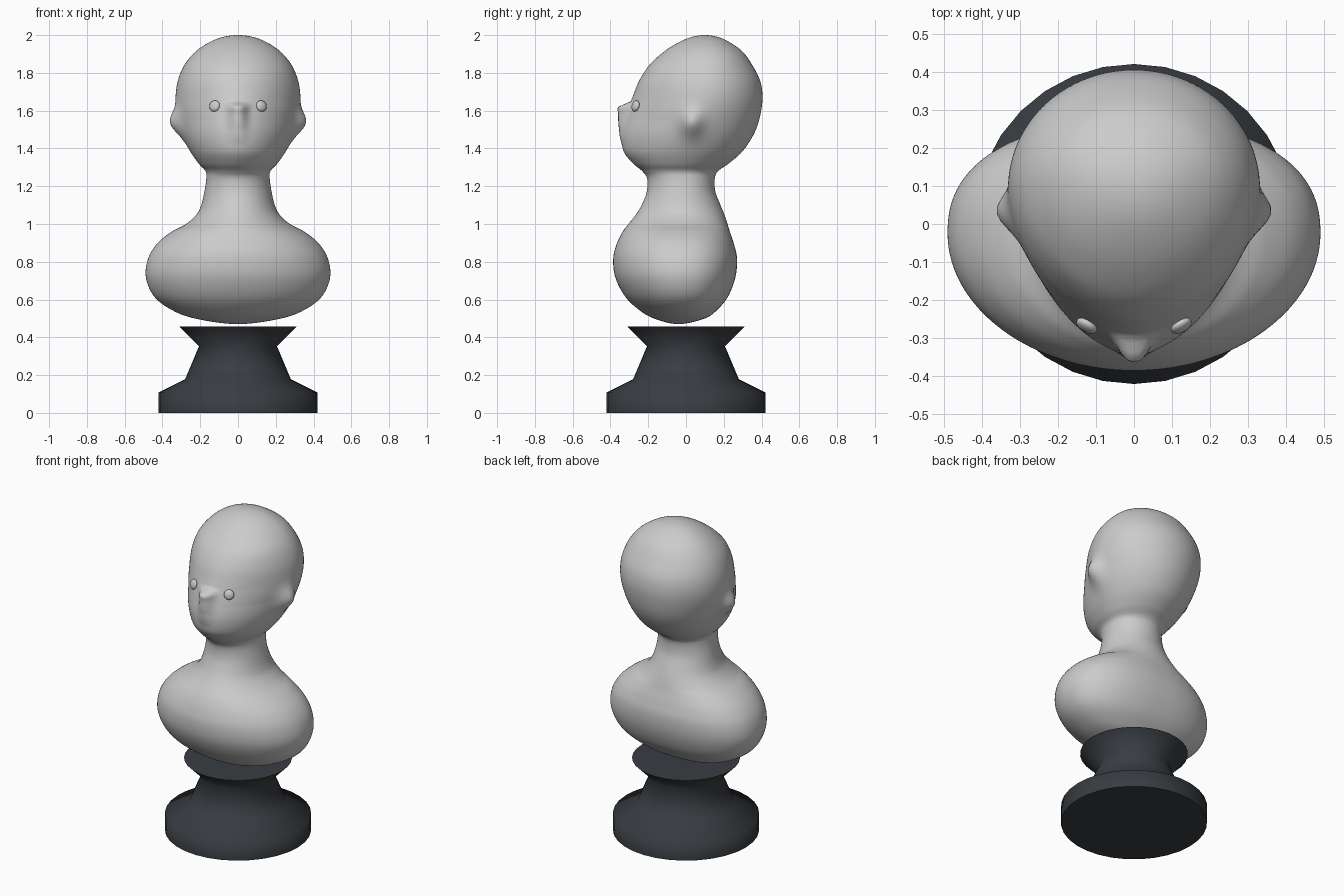
import bpy
import bmesh
from math import sin, cos, pi, exp, radians
from mathutils import Vector

if "Cube" in bpy.data.objects:
    bpy.data.objects.remove(bpy.data.objects["Cube"])

SEG = 128


def add_object(name, bm, smooth=True):
    bmesh.ops.recalc_face_normals(bm, faces=bm.faces)
    me = bpy.data.meshes.new(name)
    bm.to_mesh(me)
    bm.free()
    for p in me.polygons:
        p.use_smooth = smooth
    ob = bpy.data.objects.new(name, me)
    bpy.context.collection.objects.link(ob)
    return ob


def skin(bm, rings):
    n = len(rings[0])
    vr = [[bm.verts.new(c) for c in r] for r in rings]
    for a, b in zip(vr, vr[1:]):
        for i in range(n):
            j = (i + 1) % n
            bm.faces.new((a[i], a[j], b[j], b[i]))
    bm.faces.new(vr[0][::-1])
    bm.faces.new(vr[-1])


def lerp_table(table, x):
    if x <= table[0][0]:
        return table[0][1]
    for (a, fa), (b, fb) in zip(table, table[1:]):
        if x <= b:
            return fa + (fb - fa) * (x - a) / (b - a)
    return table[-1][1]


# Bust outline: height, half width, front y, back y
OUTLINE = [
    (.47, 0, -.04, -.04), (.50, .23, -.17, .10), (.55, .36, -.255, .17),
    (.62, .447, -.325, .225), (.72, .488, -.375, .262), (.82, .475, -.385, .27),
    (.90, .425, -.365, .252), (.96, .35, -.335, .232), (1.0, .275, -.305, .22),
    (1.05, .22, -.265, .203), (1.1, .195, -.235, .183), (1.17, .178, -.208, .156),
    (1.24, .168, -.206, .152), (1.28, .172, -.232, .17), (1.32, .208, -.28, .226),
    (1.38, .25, -.328, .295), (1.45, .285, -.342, .345), (1.52, .308, -.335, .378),
    (1.60, .326, -.31, .398), (1.68, .33, -.28, .405), (1.76, .318, -.247, .392),
    (1.84, .285, -.195, .352), (1.91, .228, -.12, .302), (1.96, .156, -.042, .235),
    (1.99, .08, .03, .17), (2.0, 0, .1, .1)]
FRONT_POWER = [(1.25, 2.0), (1.4, 1.8), (1.55, 1.7), (1.65, 1.75), (1.85, 2.0)]
BACK_POWER = [(.9, 2.35), (1.1, 2.0)]
NOSE = [(1.42, 0), (1.5, .015), (1.58, .042), (1.618, .06), (1.65, 0)]


def smooth_outline(rows, steps=8):
    # mirrored phantom rows keep both ends rounded
    flip = lambda r: Vector((r[0], -r[1], r[3], r[2]))
    pts = [flip(rows[1])] + [Vector(r) for r in rows] + [flip(rows[-2])]
    for i in range(1, len(pts) - 2):
        p0, p1, p2, p3 = pts[i - 1:i + 3]
        for k in range(steps):
            t = k / steps
            yield .5 * (2 * p1 + (p2 - p0) * t + (2 * p0 - 5 * p1 + 4 * p2 - p3) * t * t
                        + (3 * p1 - p0 - 3 * p2 + p3) * t ** 3)


def section(z, w, yf, yb):
    yc = yf + (yb - yf) * .55
    pf, pb = lerp_table(FRONT_POWER, z), lerp_table(BACK_POWER, z)
    ring = []
    for i in range(SEG):
        a = 2 * pi * i / SEG
        c, s = cos(a), sin(a)
        p = pf if s < 0 else pb
        r = (abs(c) ** p + abs(s) ** p) ** (-1 / p)
        x = w * c * r
        y = yc + s * r * ((yc - yf) if s < 0 else (yb - yc))
        # ears and nose grow out of the head surface
        ear = .05 * exp(-((y - .03) / .06) ** 2 - ((z - 1.535) / .07) ** 2)
        if z > 1.3:
            x += ear * (1 if c > 0 else -1) * min(1, abs(c) * 3)
            if s < 0:
                y -= lerp_table(NOSE, z) * exp(-(abs(x) / .045) ** 3)
        ring.append((x, y, z))
    return ring


# Head, neck and shoulders
bm = bmesh.new()
rows = list(smooth_outline(OUTLINE))
rows[0] = rows[0] + Vector((0, .004, -.002, .002))
rows.append(Vector((2.0, .004, .098, .102)))
skin(bm, [section(*r) for r in rows])
add_object("bust", bm)

# Eyes
for side, name in ((-1, "left_eye"), (1, "right_eye")):
    bm = bmesh.new()
    bmesh.ops.create_uvsphere(bm, u_segments=24, v_segments=12, radius=1)
    eye = add_object(name, bm)
    eye.scale = (.03, .016, .03)
    eye.location = (side * .124, -.267, 1.625)
    eye.rotation_euler = (radians(-15), 0, side * radians(30))

# Plinth
PROFILE = [(.42, 0), (.42, .108), (.28, .178), (.207, .352), (.31, .457)]
bm = bmesh.new()
skin(bm, [[(r * cos(2 * pi * i / 32), r * sin(2 * pi * i / 32), z) for i in range(32)]
          for r, z in PROFILE])
plinth = add_object("plinth", bm)
for p in plinth.data.polygons:
    if len(p.vertices) > 4:
        p.use_smooth = False
dark = bpy.data.materials.new("dark_stone")
dark.diffuse_color = (.04, .046, .053, 1)
dark.use_nodes = True
dark.node_tree.nodes["Principled BSDF"].inputs["Base Color"].default_value = dark.diffuse_color
plinth.data.materials.append(dark)
